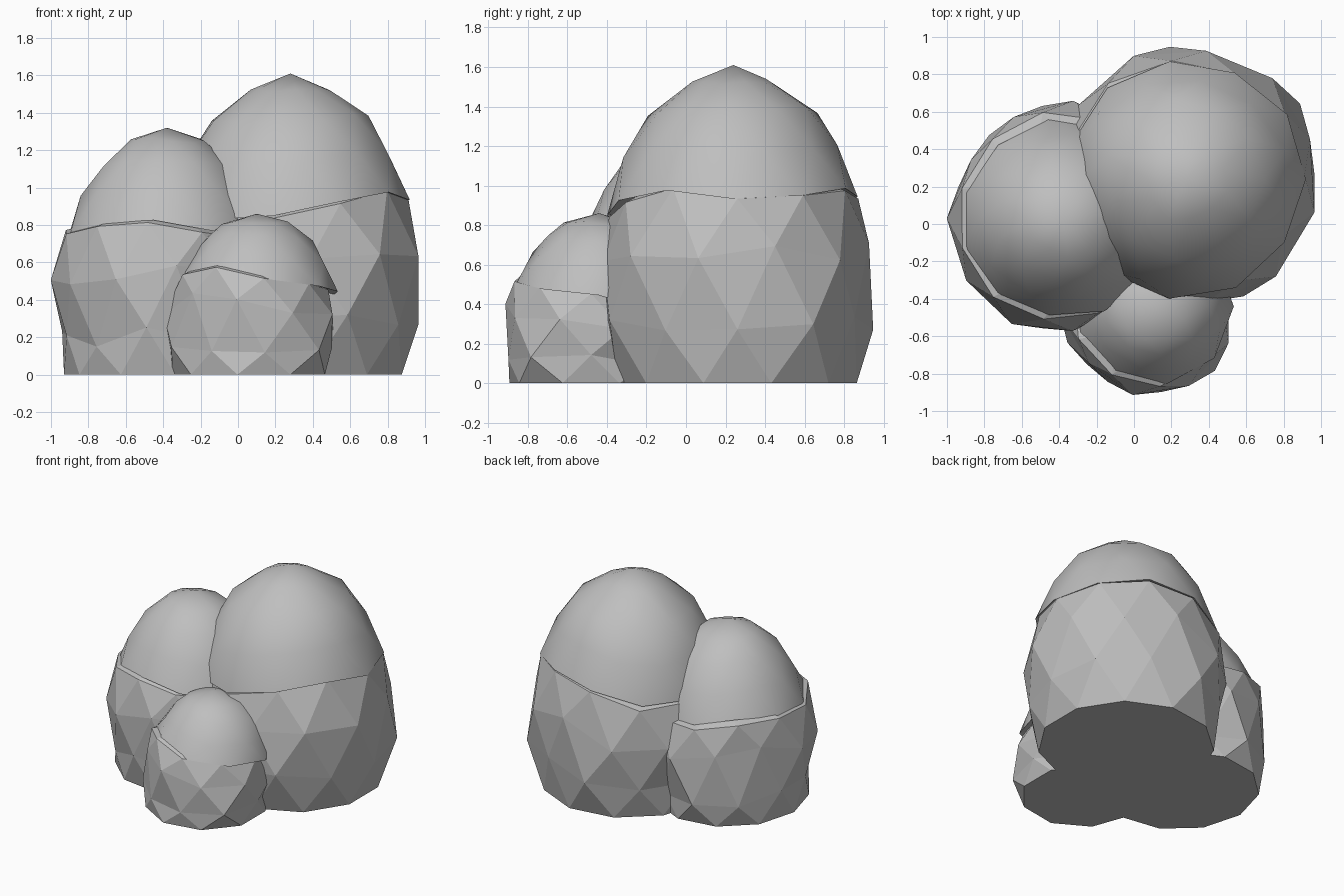
import bpy, bmesh, math, random

cube = bpy.data.objects.get("Cube")
if cube:
    bpy.data.objects.remove(cube, do_unlink=True)

# Single stone colour
grey = bpy.data.materials.new("stone grey")
grey.use_nodes = True
stone = (0.52, 0.52, 0.52, 1)
grey.diffuse_color = stone
grey.node_tree.nodes["Principled BSDF"].inputs["Base Color"].default_value = stone


def radius_at(profile, z):
    """Interpolate a (height, radius) profile listed from low to high."""
    if z <= profile[0][0]:
        return profile[0][1]
    for (z0, r0), (z1, r1) in zip(profile, profile[1:]):
        if z <= z1:
            return r0 + (r1 - r0) * (z - z0) / (z1 - z0)
    return profile[-1][1]


def bridge(bm, low, high, smooth=False):
    """Join two rings, the upper one turned by half a step, with triangles."""
    n = len(low)
    for i in range(n):
        j = (i + 1) % n
        for tri in ((low[i], low[j], high[i]), (low[j], high[j], high[i])):
            bm.faces.new(tri).smooth = smooth


def finish(bm, name):
    bmesh.ops.recalc_face_normals(bm, faces=bm.faces)
    mesh = bpy.data.meshes.new(name)
    bm.to_mesh(mesh)
    bm.free()
    mesh.materials.append(grey)
    bpy.context.collection.objects.link(bpy.data.objects.new(name, mesh))


def boulder(name, base_centre, cap_centre, base, cap, tilt, toward, depth, sides, seed):
    """A faceted base with a smooth, slightly overhanging cap."""
    rng = random.Random(seed)
    rim, top = cap[0][0], cap[-1][0]
    size = base[1][1]

    def rim_height(a):
        wave = 0.06 * size * math.sin(3 * a + seed)
        return rim + tilt * math.cos(a - math.radians(toward)) + wave

    def ring(bm, centre, turn, height, profile, rough, stretch=1.0, inset=0.0):
        verts = []
        for i in range(sides):
            a = math.tau * (i + turn / 2) / sides
            z = max(height(a) + rng.uniform(-1, 1) * rough * size, 0)
            r = radius_at(profile, z) - inset + rng.uniform(-0.4, 0.5) * rough * size
            verts.append(bm.verts.new((centre[0] + r * math.cos(a),
                                       centre[1] + r * stretch * math.sin(a), z)))
        return verts

    # Faceted base
    bm = bmesh.new()
    rows = [ring(bm, base_centre, 1, lambda a: 0, base, 0, depth)]
    for k, (share, rough) in enumerate(((0.27, 0.13), (0.68, 0.1), (0.99, 0.02))):
        rows.append(ring(bm, base_centre, k + 2, lambda a: rim_height(a) * share,
                         base, rough, depth))
    rows.append(ring(bm, cap_centre, 5, lambda a: rim_height(a) + 0.1 * size, base, 0, 1, 0.25 * size))
    for low, high in zip(rows, rows[1:]):
        bridge(bm, low, high)
    bm.faces.new(rows[0])
    bm.faces.new(rows[-1])
    finish(bm, name + "_base")

    # Smooth cap, with a flat lip tucked under its rim
    bm = bmesh.new()
    rows = []
    for k, share in enumerate((0, 0.34, 0.65, 0.87)):
        rows.append(ring(bm, cap_centre, k, lambda a: rim_height(a) + (top - rim_height(a)) * share,
                         cap, 0.02))
    for low, high in zip(rows, rows[1:]):
        bridge(bm, low, high, True)
    cx, cy = cap_centre
    apex = bm.verts.new((cx, cy, top))
    for i in range(sides):
        bm.faces.new((rows[-1][i], rows[-1][(i + 1) % sides], apex)).smooth = True
    lip = []
    for v in rows[0]:
        x, y, z = v.co
        lip.append(bm.verts.new((cx + (x - cx) * 0.8, cy + (y - cy) * 0.8, z + 0.02)))
    for i in range(sides):
        j = (i + 1) % sides
        bm.faces.new((rows[0][i], rows[0][j], lip[j], lip[i]))
        bm.edges.get((rows[0][i], rows[0][j])).smooth = False
    finish(bm, name + "_cap")


# Tall boulder at the back
boulder("tall_boulder", (0.29, 0.26), (0.28, 0.24),
        [(0, 0.61), (0.15, 0.67), (0.7, 0.7), (0.95, 0.61), (1.1, 0.56)],
        [(0.91, 0.645), (1.0, 0.62), (1.25, 0.51), (1.4, 0.4), (1.5, 0.27), (1.61, 0)],
        0.07, 20, 1, 11, 4)

# Middle boulder at the side
boulder("middle_boulder", (-0.41, 0.03), (-0.38, 0.02),
        [(0, 0.52), (0.4, 0.585), (0.6, 0.565), (0.8, 0.52), (0.95, 0.44)],
        [(0.77, 0.54), (0.95, 0.46), (1.13, 0.34), (1.26, 0.19), (1.32, 0)],
        0.03, 250, 1.06, 11, 7)

# Small boulder at the front
boulder("small_boulder", (0.07, -0.48), (0.1, -0.44),
        [(0, 0.42), (0.22, 0.46), (0.4, 0.43), (0.57, 0.38), (0.7, 0.3)],
        [(0.47, 0.43), (0.57, 0.4), (0.72, 0.3), (0.82, 0.17), (0.86, 0)],
        0.09, 240, 1, 9, 2)
